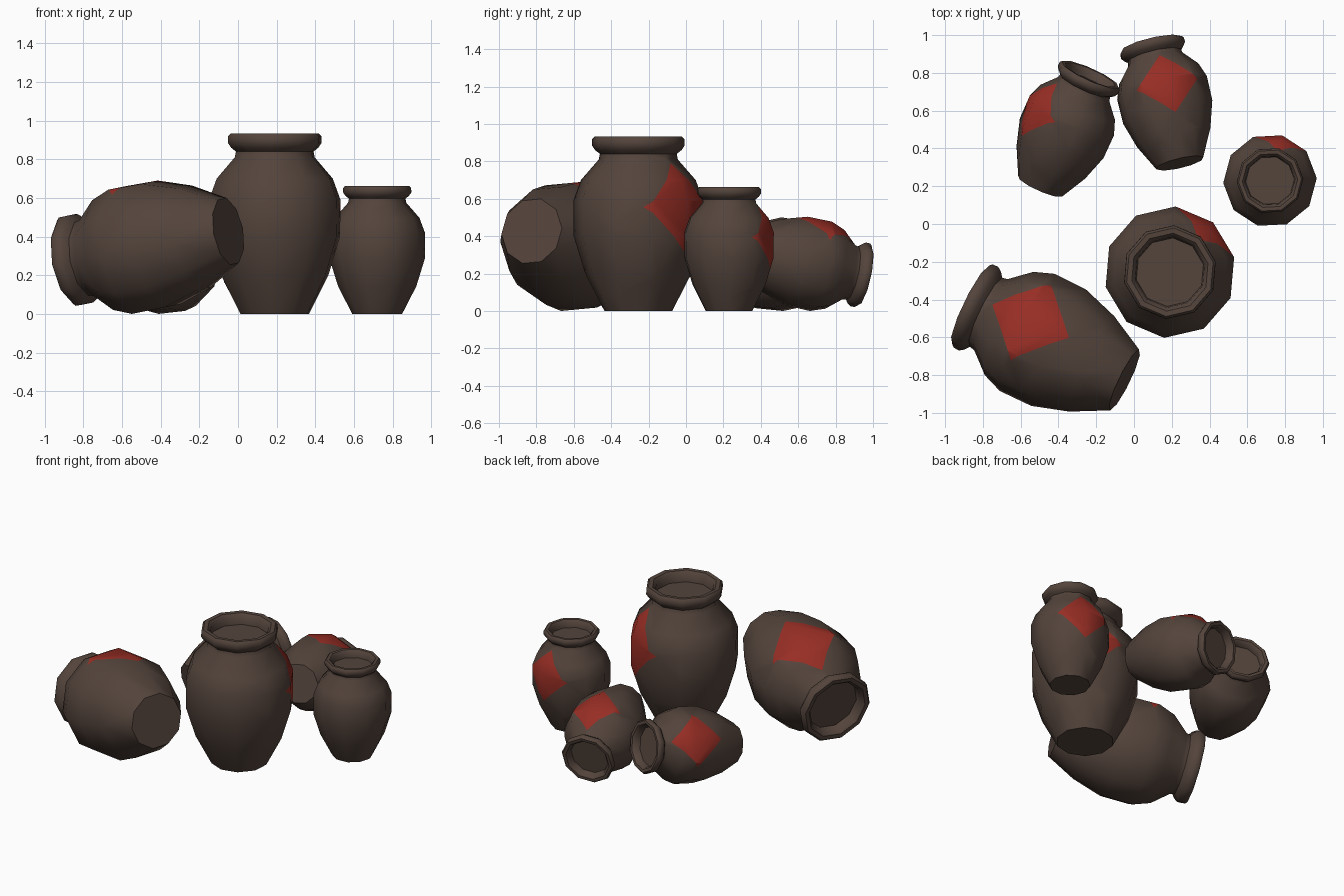
import bpy, bmesh, math
from mathutils import Vector, Matrix

if "Cube" in bpy.data.objects:
    bpy.data.objects.remove(bpy.data.objects["Cube"])


def make_mat(name, color):
    m = bpy.data.materials.new(name)
    m.diffuse_color = (*color, 1)
    m.use_nodes = True
    m.node_tree.nodes["Principled BSDF"].inputs["Base Color"].default_value = m.diffuse_color
    return m


CLAY = make_mat("brown_clay", (0.088, 0.058, 0.045))
RED = make_mat("red_paper", (0.31, 0.027, 0.018))

SIDES = 10
LABEL_Z, LABEL_HALF = 0.555, 0.235

# outer wall, rolled rim and recessed mouth: (radius, height)
PROFILE = [(0.182, 0), (0.285, 0.2), (0.347, 0.40), (0.349, 0.59), (0.308, 0.70),
           (0.212, 0.81), (0.206, 0.84), (0.232, 0.86), (0.249, 0.885), (0.248, 0.918),
           (0.235, 0.932), (0.207, 0.93), (0.188, 0.91), (0.182, 0.86)]


def make_jar(name, scale, matrix, drop=False):
    """Lathed jar whose diamond label faces local +x."""
    bm = bmesh.new()
    rings = []
    for r, z in PROFILE:
        rings.append([bm.verts.new((r * math.cos(i * math.tau / SIDES),
                                    r * math.sin(i * math.tau / SIDES), z))
                      for i in range(SIDES)])
    for a, b in zip(rings, rings[1:]):
        for i in range(SIDES):
            j = (i + 1) % SIDES
            bm.faces.new((a[i], a[j], b[j], b[i]))
    bm.faces.new(rings[0][::-1])   # base
    bm.faces.new(rings[-1])        # mouth floor

    # cut the diamond outline into the label side of the body
    for sy in (-1, 1):
        for sz in (-1, 1):
            faces = [f for f in bm.faces
                     if f.calc_center_median().x > 0.03
                     and 0.05 < f.calc_center_median().z < 0.82]
            geom = list({e for f in faces for e in f.edges}
                        | {v for f in faces for v in f.verts}) + faces
            bmesh.ops.bisect_plane(bm, geom=geom, dist=1e-5,
                                   plane_co=(0, sy * LABEL_HALF, LABEL_Z),
                                   plane_no=(0, sy, sz))
    for f in bm.faces:
        c = f.calc_center_median()
        if c.x > 0.1 and abs(c.y) + abs(c.z - LABEL_Z) < LABEL_HALF and c.z < 0.82:
            f.material_index = 1

    bm.transform(matrix @ Matrix.Scale(scale, 4))
    if drop:                       # rest the tipped jar on the floor
        low = min(v.co.z for v in bm.verts)
        bmesh.ops.translate(bm, verts=bm.verts, vec=(0, 0, -low))
    me = bpy.data.meshes.new(name)
    bm.to_mesh(me)
    bm.free()
    me.materials.append(CLAY)
    me.materials.append(RED)
    ob = bpy.data.objects.new(name, me)
    bpy.context.collection.objects.link(ob)
    bpy.ops.object.select_all(action='DESELECT')
    ob.select_set(True)
    bpy.context.view_layer.objects.active = ob
    bpy.ops.object.shade_smooth_by_angle(angle=math.radians(40))


def standing(x, y, angle):
    return Matrix.Translation((x, y, 0)) @ Matrix.Rotation(math.radians(angle), 4, 'Z')


def lying(base, direction, roll):
    """Axis along direction; label rolled from straight up towards the right."""
    z = Vector(direction).normalized()
    right = z.cross(Vector((0, 0, 1))).normalized()
    up = right.cross(z)
    a = math.radians(roll)
    x = up * math.cos(a) + right * math.sin(a)
    y = z.cross(x)
    return Matrix.Translation(base) @ Matrix((x, y, z)).transposed().to_4x4()


# standing jars
make_jar("large_standing_jar", 1.0, standing(0.19, -0.255, 49))
make_jar("small_standing_jar", 0.71, standing(0.72, 0.23, 75))
# tipped jars
make_jar("large_tipped_jar", 0.985, lying((-0.05, -0.825, 0.44), (-0.80, 0.39, -0.15), 13), True)
make_jar("small_tipped_jar_left", 0.71, lying((-0.497, 0.20, 0.19), (0.264, 0.588, 0.13), -60), True)
make_jar("small_tipped_jar_right", 0.71, lying((0.243, 0.322, 0.32), (-0.143, 0.602, -0.13), 10), True)
